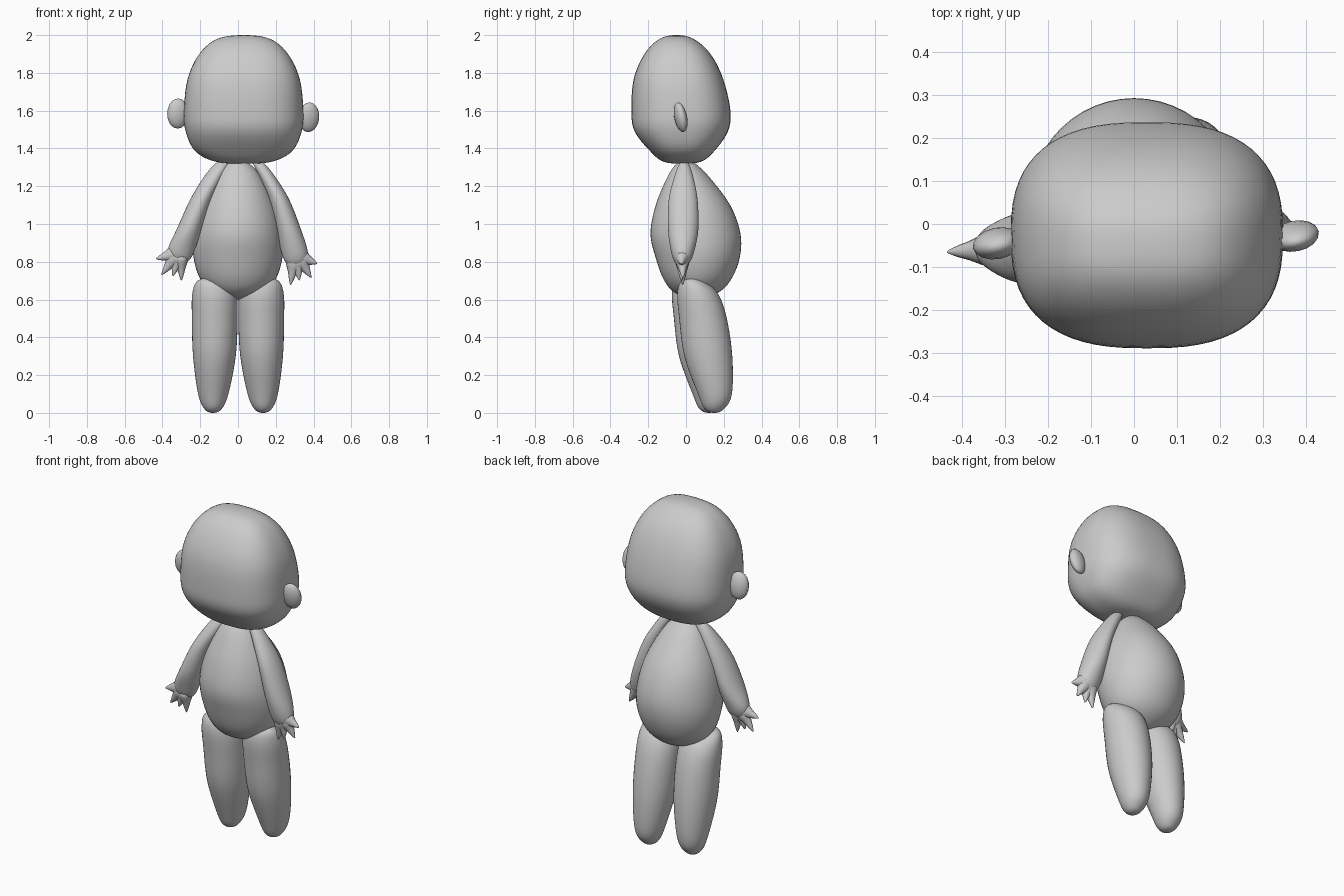
import bpy, bmesh, math
from mathutils import Vector

if "Cube" in bpy.data.objects:
    bpy.data.objects.remove(bpy.data.objects["Cube"])

grey = bpy.data.materials.new("clay grey")
grey.diffuse_color = (0.6, 0.6, 0.6, 1)
grey.use_nodes = True
grey.node_tree.nodes["Principled BSDF"].inputs["Base Color"].default_value = grey.diffuse_color


def catmull(a, b, c, d, t):
    return [0.5 * (2 * q + (r - p) * t + (2 * p - 5 * q + 4 * r - s) * t * t
                   + (3 * q - p - 3 * r + s) * t ** 3) for p, q, r, s in zip(a, b, c, d)]


def loft(name, rings, power=2.0, sides=40, steps=5):
    """Skin smooth superellipse rings (cx, cy, z, rx, ry); both ends are round poles."""
    def over(r):                       # ring continued past a pole, for a round cap
        return (r[0], r[1], r[2], -r[3], -r[4])
    pts = [over(rings[1])] + list(rings) + [over(rings[-2])]
    rows = [catmull(*pts[i:i + 4], s / steps)
            for i in range(len(rings) - 1) for s in range(steps)][1:]
    bm = bmesh.new()
    loops = []
    for cx, cy, z, rx, ry in rows:
        loop = []
        for k in range(sides):
            a = 2 * math.pi * k / sides
            c, s = math.cos(a), math.sin(a)
            loop.append(bm.verts.new((cx + rx * math.copysign(abs(c) ** (2 / power), c),
                                      cy + ry * math.copysign(abs(s) ** (2 / power), s), z)))
        loops.append(loop)
    low, high = bm.verts.new(rings[0][:3]), bm.verts.new(rings[-1][:3])
    for k in range(sides):
        n = (k + 1) % sides
        for a, b in zip(loops, loops[1:]):
            bm.faces.new((a[k], a[n], b[n], b[k]))
        bm.faces.new((low, loops[0][n], loops[0][k]))
        bm.faces.new((high, loops[-1][k], loops[-1][n]))
    bmesh.ops.recalc_face_normals(bm, faces=bm.faces)
    mesh = bpy.data.meshes.new(name)
    bm.to_mesh(mesh)
    bm.free()
    mesh.shade_smooth()
    mesh.materials.append(grey)
    ob = bpy.data.objects.new(name, mesh)
    bpy.context.collection.objects.link(ob)
    return ob


def finger(name, base, tip, r):
    """Claw-like finger that flares into the hand."""
    base, tip = Vector(base), Vector(tip)
    d = tip - base
    h = d.length
    ob = loft(name, [(0, 0, -0.03, 0, 0), (0, 0, 0, r, r * 1.2), (0, 0, h * 0.45, r * 0.62, r * 0.7),
                     (0, 0, h * 0.8, r * 0.3, r * 0.32), (0, 0, h, 0, 0)], sides=12, steps=3)
    ob.location = base
    ob.rotation_euler = d.to_track_quat('Z', 'Y').to_euler()


# Head: rounded box
loft("head", [(.03, -.02, 1.32, 0, 0), (.03, -.02, 1.33, .15, .10), (.03, -.02, 1.386, .257, .17),
              (.03, -.025, 1.49, .307, .247), (.03, -.027, 1.60, .316, .262),
              (.03, -.04, 1.767, .297, .237), (.03, -.045, 1.90, .235, .175),
              (.03, -.05, 1.98, .14, .09), (.03, -.05, 2.0, 0, 0)], power=2.6, sides=64)

# Body: egg with a fuller back
loft("body", [(0, .06, .60, 0, 0), (0, .055, .63, .115, .105), (0, .06, .70, .195, .175),
              (0, .062, .82, .235, .222), (0, .05, .95, .235, .238), (0, .037, 1.10, .20, .197),
              (0, .012, 1.25, .125, .11), (0, 0, 1.32, .06, .05), (0, 0, 1.36, 0, 0)], sides=48)

# Legs: slanted capsules, one slightly further forward
for side, label, dy in ((1, "right", 0), (-1, "left", -.028)):
    leg = [(.132, .15, 0, 0, 0), (.132, .15, .02, .045, .05), (.131, .153, .10, .08, .09),
           (.125, .118, .30, .113, .127), (.123, .09, .50, .121, .126),
           (.125, .062, .63, .117, .108), (.128, .035, .70, .085, .06), (.128, .03, .72, 0, 0)]
    loft(label + "_leg", [(side * x, y + dy, z, rx, ry) for x, y, z, rx, ry in leg])

# Arms: flattened tapered limbs hanging outwards
loft("right_arm", [(.31, -.02, .765, 0, 0), (.307, -.02, .79, .05, .035), (.30, -.018, .85, .07, .06),
                   (.268, -.015, .97, .066, .08), (.217, -.015, 1.13, .054, .076),
                   (.155, -.012, 1.25, .042, .05), (.11, -.01, 1.32, .03, .025), (.09, -.01, 1.35, 0, 0)])
loft("left_arm", [(-.31, -.055, .785, 0, 0), (-.307, -.055, .81, .05, .035), (-.298, -.055, .87, .072, .06),
                  (-.255, -.055, .98, .066, .083), (-.195, -.045, 1.13, .058, .078),
                  (-.13, -.025, 1.25, .05, .052), (-.085, -.01, 1.32, .035, .025), (-.07, -.01, 1.35, 0, 0)])

# Hands: thumb and short fingers
for label, y, base, tips in (
        ("right", -.02, (.305, .825), ((.42, .79), (.388, .715), (.325, .70), (.278, .677))),
        ("left", -.06, (-.30, .845), ((-.435, .815), (-.405, .73), (-.345, .725), (-.30, .70)))):
    for i, (tx, tz) in enumerate(tips):
        bx = base[0] + (tx - base[0]) * .3
        bz = base[1] + (tz - base[1]) * .15
        finger(f"{label}_finger_{i + 1}", (bx, y, bz), (tx, y - .005 + .008 * (i % 2), tz), .036)

# Ears: small faceted ovals
for label, loc, rad, tilt in (("right", (.375, -.028, 1.565), (.056, .033, .08), .2),
                              ("left", (-.318, -.045, 1.585), (.058, .036, .08), .1)):
    bpy.ops.mesh.primitive_uv_sphere_add(segments=16, ring_count=10, radius=1, location=loc)
    ear = bpy.context.object
    ear.name = label + "_ear"
    ear.scale = rad
    ear.rotation_euler = (tilt, 0, .2)
    ear.data.materials.append(grey)
    bpy.ops.object.shade_smooth_by_angle(angle=math.radians(25))
